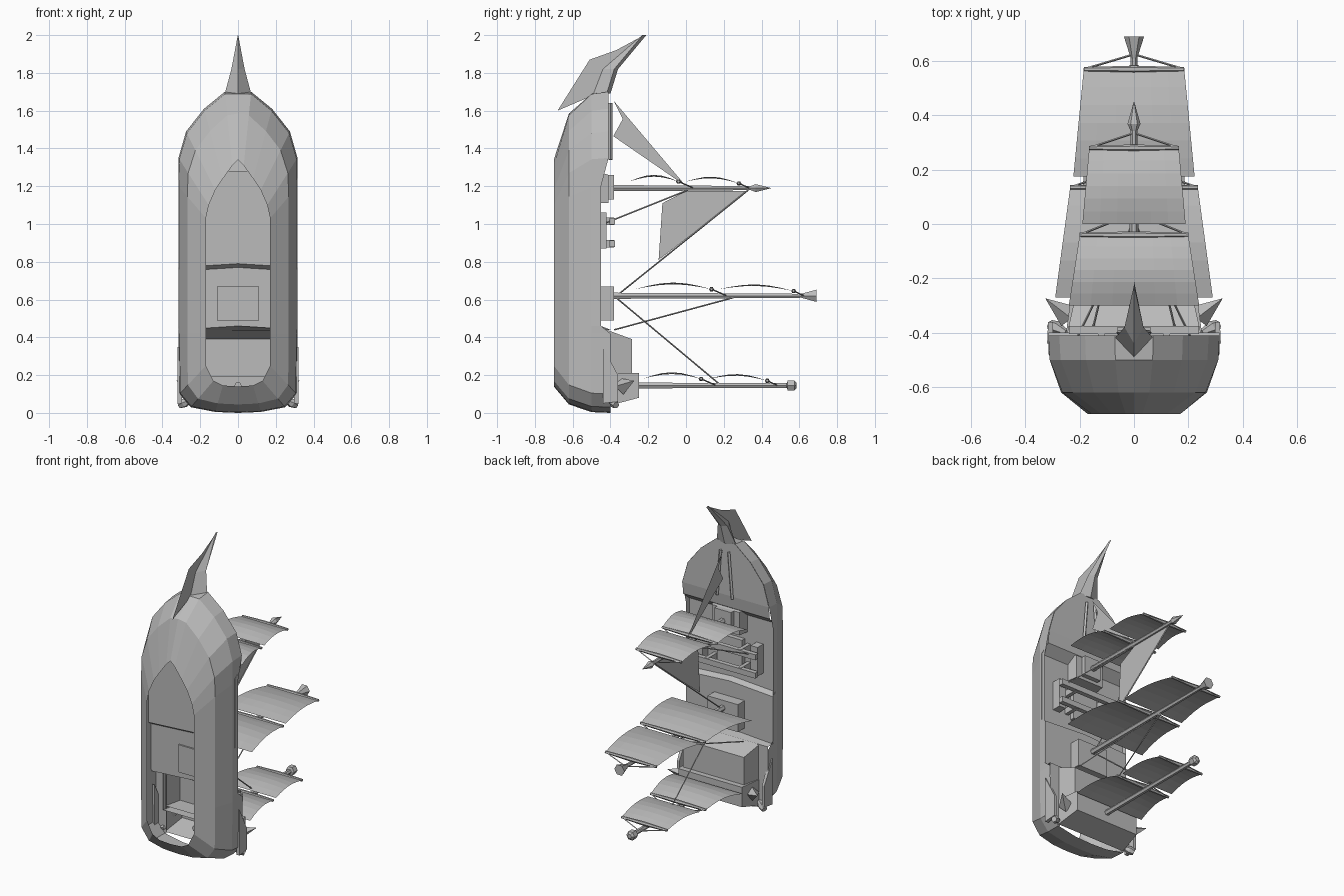
import bpy, bmesh, math
from mathutils import Vector

if "Cube" in bpy.data.objects:
    bpy.data.objects.remove(bpy.data.objects["Cube"])

grey = bpy.data.materials.new("plain_grey")
grey.use_nodes = True
grey.diffuse_color = (0.5, 0.5, 0.5, 1)
grey.node_tree.nodes["Principled BSDF"].inputs["Base Color"].default_value = (0.5, 0.5, 0.5, 1)


def make(name, verts, faces, weld=True):
    mesh = bpy.data.meshes.new(name)
    mesh.from_pydata(verts, [], faces)
    bm = bmesh.new()
    bm.from_mesh(mesh)
    if weld:
        bmesh.ops.remove_doubles(bm, verts=bm.verts, dist=0.0005)
    bmesh.ops.recalc_face_normals(bm, faces=bm.faces)
    bm.to_mesh(mesh)
    bm.free()
    mesh.materials.append(grey)
    ob = bpy.data.objects.new(name, mesh)
    bpy.context.collection.objects.link(ob)
    return ob


def loft(name, rows, closed=False, caps=False):
    n = len(rows[0])
    verts = [v for row in rows for v in row]
    faces = []
    for r in range(len(rows) - 1):
        for i in range(n if closed else n - 1):
            j = (i + 1) % n
            faces.append((r * n + i, r * n + j, (r + 1) * n + j, (r + 1) * n + i))
    if caps:
        faces += [tuple(range(n)), tuple(range(len(verts) - n, len(verts)))]
    return make(name, verts, faces)


def rod(name, a, b, radii, sides=6):
    """Round bar from a to b; radii is a list of (fraction, radius)."""
    a, b = Vector(a), Vector(b)
    q = (b - a).to_track_quat('Z', 'Y')
    rows = []
    for t, r in radii:
        c = a.lerp(b, t)
        rows.append([c + q @ Vector((r * math.cos(k * math.tau / sides),
                                     r * math.sin(k * math.tau / sides), 0))
                     for k in range(sides)])
    return loft(name, rows, True, True)


def rope(name, a, b, r=0.004):
    return rod(name, a, b, [(0, r), (1, r)], 4)


def block(name, w, y, z, top_w=None, top_z=None, x=0, hollow=False):
    """Box rising from y[0] to y[1], optionally tapered and open beneath."""
    rows = []
    for yy, ww, zz in ((y[0], w, z), (y[1], top_w or w, top_z or z)):
        rows.append([(x - ww, yy, zz[0]), (x + ww, yy, zz[0]),
                     (x + ww, yy, zz[1]), (x - ww, yy, zz[1])])
    verts = rows[0] + rows[1]
    faces = [(i, (i + 1) % 4, (i + 1) % 4 + 4, i + 4) for i in range(4)] + [(4, 5, 6, 7)]
    if not hollow:
        faces.append((0, 1, 2, 3))
    return make(name, verts, faces)


# Hull: half outline as keel x, keel z, rail x, rail z, rail y
outline = [
    (0, .14, 0, 0, -.4), (.08, .145, .12, .005, -.4), (.13, .17, .25, .03, -.4),
    (.17, .25, .31, .1, -.4), (.17, .42, .315, .42, -.4), (.17, .46, .315, .46, -.45),
    (.17, 1.03, .315, 1.2, -.45), (.155, 1.1, .315, 1.35, -.41),
    (.12, 1.18, .275, 1.49, -.41), (.08, 1.24, .18, 1.61, -.41),
    (.03, 1.31, .07, 1.7, -.41), (0, 1.34, 0, 1.7, -.41)]


def hull_row(t, y=None):
    half = [(a + (c - a) * t, e if y is None else y, b + (d - b) * t)
            for a, b, c, d, e in outline]
    return half + [(-px, py, pz) for px, py, pz in half[-2:0:-1]]


loft("hull", [hull_row(0, -.7), hull_row(.68, -.62), hull_row(.97, -.5), hull_row(1)], True)


def rail_x(z):
    for p, q in zip(outline, outline[1:]):
        if p[3] <= z <= q[3] and q[3] > p[3]:
            return p[2] + (q[2] - p[2]) * (z - p[3]) / (q[3] - p[3])
    return 0


# Stepped deck, then the side decks beside the stern house
deck = [(1.7, -.41), (1.61, -.41), (1.49, -.41), (1.35, -.41), (1.27, -.42),
        (1.22, -.48), (.77, -.48), (.75, -.45), (.44, -.45), (.44, -.4)]
loft("deck", [[(-rail_x(z) + .001, y, z), (0, y, z + .02 * (y < -.44 and z < 1)),
               (rail_x(z) - .001, y, z)] for z, y in deck])
for s in (1, -1):
    side = "left" if s > 0 else "right"
    loft(side + "_side_deck", [[(s * min(.24, rail_x(z)), -.4, z), (s * rail_x(z), -.4, z)]
                               for z in (.44, .1, .03)])
    # Stern galleries, fins and lamps
    block(side + "_gallery", .012, (-.44, -.36), (.05, .35), .008, (.06, .2), s * .308)
    rod(side + "_fin", (s * .24, -.34, .14), (s * .325, -.275, .17), [(0, .045), (1, .001)], 4)
    rod(side + "_lamp", (s * .25, -.4, .07), (s * .31, -.37, .04),
        [(0, .012), (.6, .026), (1, .018)])
    rod(side + "_bow_beam", (s * .03, -.4, 1.64), (s * .055, -.4, 1.34), [(0, .01), (1, .01)], 4)
    block(side + "_waist_rack", .025, (-.48, -.42), (.87, 1.06), x=s * .2)
    for z in (.895, 1.015):
        block(side + "_rack_post", .012, (-.48, -.38), (z - .02, z + .02), x=s * .12)

# Deck houses and fittings
block("stern_house", .25, (-.42, -.285), (.19, .44), .22, (.19, .39), hollow=True)
block("stern_cabin", .25, (-.4, -.25), (.04, .21), .23, (.08, .21), hollow=True)
block("main_house", .11, (-.46, -.38), (.49, .67))
block("fore_house", .11, (-.48, -.41), (1.11, 1.28), .1, (1.11, 1.26))
block("fore_hatch", .06, (-.41, -.38), (1.13, 1.26))
block("waist_grating", .09, (-.48, -.45), (.85, 1.06))
for z in (.895, 1.015):
    block("rack_bar", .24, (-.405, -.375), (z - .018, z + .018))

# Prow: spike and a thin cutting blade
loft("prow_spike", [[(-w, y, z), (0, f, z), (w, y, z), (0, y + .02, z)] for w, y, f, z in
                    ((.07, -.42, -.49, 1.69), (.035, -.38, -.44, 1.82), (.001, -.23, -.232, 2))],
     True, True)
make("prow_blade", [(0, -.68, 1.6), (0, -.51, 1.87), (0, -.37, 1.92), (0, -.24, 1.99),
                    (0, -.42, 1.76), (0, -.47, 1.69)], [(0, 1, 2, 4, 5), (2, 3, 4)])


def sail(name, a, b, bulge):
    """Billowing sheet between edges given as (y, z, half width)."""
    rows = []
    for i in range(7):
        t = i / 6
        y, z, w = (p + (q - p) * t for p, q in zip(a, b))
        lift = bulge * math.sin(math.pi * t)
        rows.append([(w * s / 3, y, z + lift * (1 - .03 * s * s)) for s in range(-3, 4)])
    loft(name, rows)


def yard(name, y, z, w):
    rod(name, (-w, y, z), (w, y, z), [(0, .008), (.5, .013), (1, .008)])


# Masts with their sails, yards, lifts and shrouds
masts = [
    ("fore", 1.19, .45, -.3, -.04, .28, (.24, .2, .165), [(.88, .012), (.91, .024), (1, .001)]),
    ("main", .62, .69, -.27, .135, .57, (.29, .235, .185), [(.93, .012), (1, .037)]),
    ("mizzen", .145, .585, -.23, .08, .43, (.25, .2, .165),
     [(.95, .014), (.955, .03), (.99, .03), (1, .015)])]
for name, z, top, foot, mid, head, widths, tip in masts:
    low, lower, upper = widths
    rod(name + "_mast", (0, -.45, z), (0, top, z), [(0, .019), (.5, .016)] + tip)
    sail(name + "_lower_sail", (foot, z + .035, low), (mid, z + .035, lower), .035)
    sail(name + "_upper_sail", (mid + .04, z + .035, lower * .95), (head, z + .025, upper), .03)
    yard(name + "_lower_yard", mid, z + .035, lower)
    yard(name + "_upper_yard", head, z + .025, upper)
    for s in (1, -1):
        rope(name + "_upper_lift", (s * upper, head, z + .025), (0, head + .055, z))
        rope(name + "_lower_lift", (s * lower, mid, z + .035), (0, mid + .08, z))
for s in (1, -1):
    rope("fore_shroud", (s * .22, -.44, 1), (0, .01, 1.18))
    rope("main_shroud", (s * .15, -.38, .44), (0, .25, .61))
rope("mizzen_stay", (0, -.37, .61), (0, .18, .15))
rope("main_stay", (0, -.38, .61), (0, .33, 1.18))

# Flat fore-and-aft sails
make("jib", [(0, -.385, 1.655), (0, -.335, 1.555), (0, -.385, 1.465), (0, 0, 1.2)],
     [(0, 1, 3), (1, 2, 3)])
make("stay_sail", [(0, -.145, .81), (0, -.125, 1.11), (0, 0, 1.175), (0, .33, 1.175)],
     [(0, 1, 2), (0, 2, 3)])
